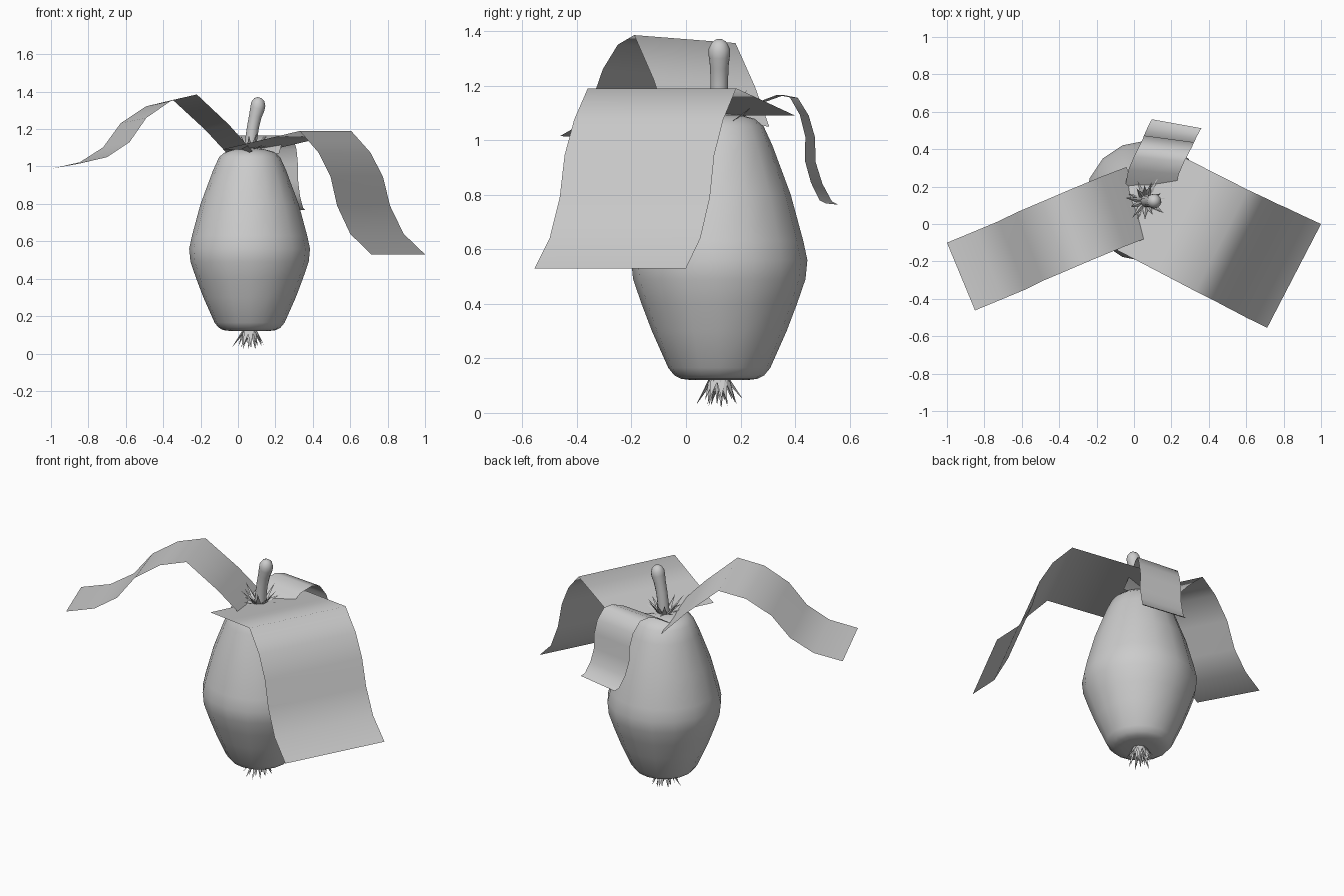
import bpy, bmesh, math, random
from mathutils import Vector

if "Cube" in bpy.data.objects:
    bpy.data.objects.remove(bpy.data.objects["Cube"])

random.seed(4)
CX, CY = 0.062, 0.122


def finish(name, bm, angle=40):
    bmesh.ops.recalc_face_normals(bm, faces=bm.faces)
    me = bpy.data.meshes.new(name)
    bm.to_mesh(me)
    bm.free()
    ob = bpy.data.objects.new(name, me)
    bpy.context.collection.objects.link(ob)
    bpy.ops.object.select_all(action='DESELECT')
    ob.select_set(True)
    bpy.context.view_layer.objects.active = ob
    bpy.ops.object.shade_smooth_by_angle(angle=math.radians(angle))
    return ob


def rings(name, stations, sides):
    """Closed tube from (centre x, z, radius, tilt) stations."""
    bm = bmesh.new()
    loops = []
    for x, z, r, tilt in stations:
        loop = []
        for i in range(sides):
            a = 2 * math.pi * i / sides
            dx = r * math.cos(a)
            loop.append(bm.verts.new((x + dx * math.cos(tilt), CY + r * math.sin(a),
                                      z - dx * math.sin(tilt))))
        loops.append(loop)
    for a, b in zip(loops, loops[1:]):
        for i in range(sides):
            j = (i + 1) % sides
            bm.faces.new((a[i], a[j], b[j], b[i]))
    bm.faces.new(loops[0][::-1])
    bm.faces.new(loops[-1])
    return finish(name, bm, 50)


def leaf(name, near, across):
    """Sheet swept from one edge path; across = offset at start and end."""
    bm = bmesh.new()
    a, b = Vector(across[0]), Vector(across[1])
    rows = []
    for i, p in enumerate(near):
        p = Vector(p)
        off = a.lerp(b, i / (len(near) - 1))
        rows.append([bm.verts.new(p + off * k / 2) for k in range(3)])
    for r, s in zip(rows, rows[1:]):
        for k in range(2):
            bm.faces.new((r[k], r[k + 1], s[k + 1], s[k]))
    return finish(name, bm, 60)


def spikes(name, count, z, drop, reach, base):
    """Fan of thin pointed blades around the body axis."""
    bm = bmesh.new()
    for i in range(count):
        a = 2 * math.pi * (i + random.uniform(-.25, .25)) / count
        out = Vector((math.cos(a), math.sin(a), 0))
        side = Vector((-out.y, out.x, 0))
        c = Vector((CX, CY, z)) + out * base
        length = random.uniform(.75, 1.0)
        tip = Vector((CX, CY, z + drop * length)) + out * reach * random.uniform(.6, 1)
        w = 0.016
        v = [bm.verts.new(q) for q in (c - side * w, c + side * w,
                                       c - out * base * .5, tip)]
        for f in ((0, 1, 3), (1, 2, 3), (2, 0, 3)):
            bm.faces.new([v[k] for k in f])
    return finish(name, bm, 20)


# Fruit body
body = [(.12, .10), (.125, .14), (.138, .165), (.165, .187), (.30, .247), (.40, .285),
        (.49, .316), (.56, .323), (.63, .308), (.80, .262), (.98, .195), (1.05, .163),
        (1.078, .13), (1.092, .08), (1.095, .03)]
rings("fruit_body", [(CX, z, r, 0) for z, r in body], 16)

# Bent stem with rounded tip
rings("stem", [(.066, 1.06, .034, .1), (.07, 1.14, .032, .15), (.08, 1.21, .032, .25),
               (.093, 1.27, .034, .3), (.104, 1.31, .039, .3), (.109, 1.335, .039, .3),
               (.114, 1.357, .028, .3), (.116, 1.368, .012, .3)], 12)

# Spiky collar and base tuft
spikes("top_sepals", 11, 1.09, .10, .12, .035)
spikes("top_sepals_flat", 7, 1.09, .03, .15, .035)
spikes("base_tuft", 13, .125, -.095, .10, .035)
spikes("base_tuft_inner", 7, .125, -.125, .05, .02)

# Long left leaf
leaf("left_leaf", [(.08, -.07, 1.08), (-.05, -.12, 1.225), (-.22, -.19, 1.385),
                   (-.36, -.25, 1.35), (-.49, -.305, 1.26), (-.58, -.35, 1.13),
                   (-.70, -.40, 1.05), (-.85, -.462, 1.015)],
     [(-.12, .375, -.03), (-.15, .362, -.027)])

# Broad right leaf
leaf("right_leaf", [(-.09, -.14, 1.09), (.12, -.25, 1.14), (.33, -.36, 1.19),
                    (.43, -.41, 1.075), (.495, -.445, .945), (.53, -.463, .79),
                    (.60, -.50, .64), (.712, -.555, .53)],
     [(.27, .54, 0), (.288, .555, 0)])

# Small rear leaf
leaf("back_leaf", [(-.05, .19, 1.07), (-.03, .29, 1.14), (.0, .36, 1.165),
                   (.025, .41, 1.155), (.045, .45, 1.09), (.053, .473, 1.01),
                   (.055, .475, .92), (.065, .50, .84), (.082, .535, .775),
                   (.095, .56, .763)],
     [(.27, -.02, 0), (.265, -.048, .005)])
